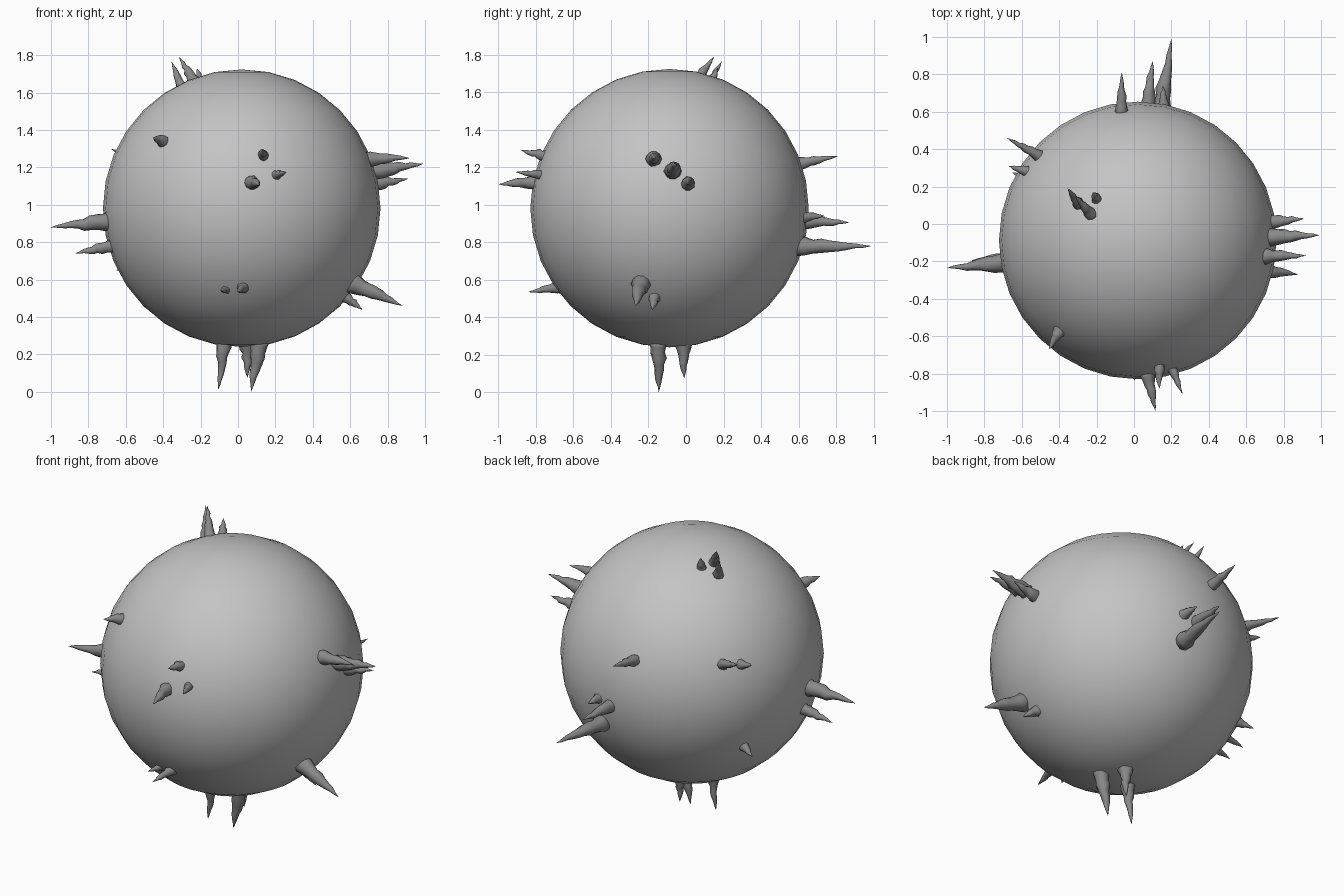
import bpy, bmesh, math, random
from mathutils import Vector

if "Cube" in bpy.data.objects:
    bpy.data.objects.remove(bpy.data.objects["Cube"])

random.seed(4)
CENTER = Vector((0.02, -0.088, 0.982))
RADIUS = 0.742


def material(name, grey):
    m = bpy.data.materials.new(name)
    m.diffuse_color = (grey, grey, grey, 1)
    m.use_nodes = True
    m.node_tree.nodes["Principled BSDF"].inputs["Base Color"].default_value = m.diffuse_color
    return m


BALL = material("light grey", 0.55)
HORN = material("dark grey", 0.25)


def finish(bm, name, mat):
    mesh = bpy.data.meshes.new(name)
    bmesh.ops.recalc_face_normals(bm, faces=bm.faces[:])
    for f in bm.faces:
        f.smooth = True
    bm.to_mesh(mesh)
    bm.free()
    mesh.materials.append(mat)
    ob = bpy.data.objects.new(name, mesh)
    bpy.context.collection.objects.link(ob)
    return ob


def spike(name, base, tip, radius, sides=10, rings=9):
    """Knobbly tapering horn from just inside the ball to its tip."""
    tip = Vector(tip)
    # snap the base to the ball surface and sink it slightly
    base = CENTER + (Vector(base) - CENTER).normalized() * (RADIUS - 0.025)
    axis = tip - base
    turn = axis.to_track_quat('Z', 'Y')
    bm = bmesh.new()
    loops = []
    for i in range(rings):
        t = i / rings
        r = radius * (1 - t) ** 0.85 * random.uniform(0.9, 1.1)
        wob = 0.1 * radius * math.sin(math.pi * t)
        off = Vector((random.uniform(-wob, wob), random.uniform(-wob, wob), 0))
        loop = []
        for k in range(sides):
            a = 2 * math.pi * k / sides
            rr = r * random.uniform(0.9, 1.1)
            p = Vector((rr * math.cos(a), rr * math.sin(a), 0)) + off
            loop.append(bm.verts.new(base + axis * t + turn @ p))
        loops.append(loop)
    for lo, hi in zip(loops, loops[1:]):
        for k in range(sides):
            n = (k + 1) % sides
            bm.faces.new((lo[k], lo[n], hi[n], hi[k]))
    end = bm.verts.new(tip)
    for k in range(sides):
        bm.faces.new((loops[-1][k], loops[-1][(k + 1) % sides], end))
    bm.faces.new(loops[0][::-1])
    finish(bm, name, HORN)


# Round body
bm = bmesh.new()
bmesh.ops.create_uvsphere(bm, u_segments=32, v_segments=16, radius=RADIUS)
bmesh.ops.translate(bm, verts=bm.verts, vec=CENTER)
finish(bm, "ball_body", BALL)

# Spike clusters: base, tip, base radius
RIGHT = [
    ((.73, .01, 1.11), (.91, .03, 1.14), .042),
    ((.72, -.07, 1.18), (.99, -.06, 1.22), .05),
    ((.70, -.175, 1.25), (.92, -.17, 1.25), .042),
    ((.62, -.245, .57), (.88, -.27, .46), .055),
    ((.58, -.17, .50), (.665, -.18, .44), .038),
]
LEFT = [
    ((-.70, -.21, .91), (-1.0, -.235, .88), .052),
    ((-.68, -.185, .78), (-.87, -.195, .74), .04),
    ((-.51, .37, 1.22), (-.68, .46, 1.30), .033),
    ((-.58, .29, 1.21), (-.67, .31, 1.235), .034),
    ((-.57, .24, .67), (-.65, .275, .65), .033),
]
FRONT = [
    ((.14, -.77, 1.27), (.135, -.88, 1.29), .035),
    ((.205, -.79, 1.165), (.26, -.91, 1.175), .028),
    ((.07, -.80, 1.12), (.115, -1.0, 1.11), .042),
    ((-.41, -.58, 1.35), (-.455, -.67, 1.36), .038),
    ((-.06, -.67, .54), (-.095, -.75, .54), .026),
    ((.03, -.68, .555), (.0, -.84, .535), .033),
]
BACK = [
    ((-.07, .60, 1.22), (-.065, .81, 1.26), .037),
    ((.075, .645, .91), (.10, .87, .905), .042),
    ((.145, .61, .77), (.20, .99, .78), .052),
    ((.165, .64, .93), (.155, .74, .94), .036),
]
TOP = [
    ((-.31, .11, 1.64), (-.355, .19, 1.765), .034),
    ((-.23, .05, 1.66), (-.315, .15, 1.79), .038),
    ((-.20, .13, 1.65), (-.22, .17, 1.73), .034),
]
BOTTOM = [
    ((-.075, -.15, .25), (-.105, -.145, .01), .042),
    ((.12, -.15, .25), (.07, -.145, .0), .052),
    ((.05, -.015, .25), (.05, -.01, .075), .045),
]
for side, group in (("right", RIGHT), ("left", LEFT), ("front", FRONT),
                    ("back", BACK), ("top", TOP), ("bottom", BOTTOM)):
    for i, (b, t, r) in enumerate(group, 1):
        spike(f"{side}_spike_{i}", b, t, r)
